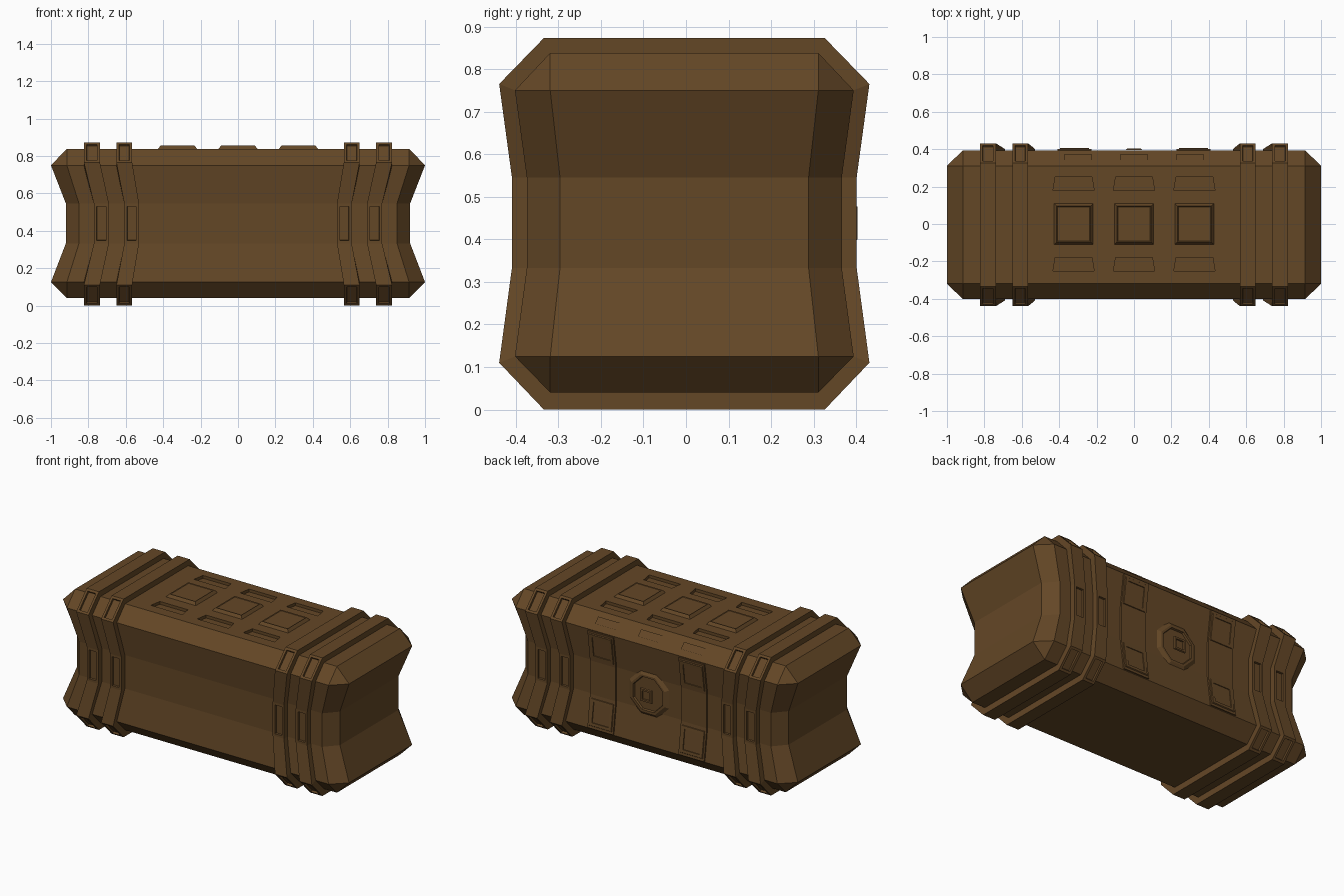
import bpy, bmesh, math
from mathutils import Vector, Matrix

if "Cube" in bpy.data.objects:
    bpy.data.objects.remove(bpy.data.objects["Cube"])

YO = -0.004  # small y shift: the back carries the fittings
brown = bpy.data.materials.new("dark brown")
brown.diffuse_color = (0.127, 0.063, 0.0194, 1)
brown.use_nodes = True
brown.node_tree.nodes["Principled BSDF"].inputs["Base Color"].default_value = brown.diffuse_color


def finish(bm, name, fix=True):
    if fix:
        bmesh.ops.recalc_face_normals(bm, faces=bm.faces)
    me = bpy.data.meshes.new(name)
    bm.to_mesh(me)
    bm.free()
    ob = bpy.data.objects.new(name, me)
    me.materials.append(brown)
    bpy.context.collection.objects.link(ob)
    return ob


def plate(name, origin, n, outline, steps):
    """Outline laid on a plane (u = x axis), then stepped by (inset, rise)."""
    n = Vector(n).normalized()
    u = Vector((1, 0, 0))
    v = n.cross(u)
    bm = bmesh.new()
    o = Vector(origin)
    f = bm.faces.new([bm.verts.new(o + u * a + v * b) for a, b in outline])
    for t, d in steps:
        bmesh.ops.inset_individual(bm, faces=[f], thickness=t, depth=d)
    return finish(bm, name, False)


def rect(w, h):
    return [(-w / 2, -h / 2), (w / 2, -h / 2), (w / 2, h / 2), (-w / 2, h / 2)]


def ngon(n, r):
    return [(r * math.cos((i + .5) * math.tau / n), r * math.sin((i + .5) * math.tau / n))
            for i in range(n)]


# Waisted body: rings of (z, end x, end half y, side x, side half y)
rings = [(0.04, .915, .315, .915, .315), (0.125, 1, .315, .915, .398),
         (0.333, .92, .292, .85, .37), (0.545, .92, .292, .85, .37),
         (0.75, 1, .315, .915, .398), (0.838, .915, .315, .915, .315)]
bm = bmesh.new()
loops = []
for z, ex, ey, sx, sy in rings:
    pts = [(ex, -ey), (ex, ey), (sx, sy), (-sx, sy), (-ex, ey), (-ex, -ey), (-sx, -sy), (sx, -sy)]
    loops.append([bm.verts.new((x, y + YO, z)) for x, y in pts])
for a, b in zip(loops, loops[1:]):
    for i in range(8):
        j = (i + 1) % 8
        bm.faces.new((a[i], a[j], b[j], b[i]))
bm.faces.new(loops[0][::-1])
bm.faces.new(loops[-1])
bmesh.ops.remove_doubles(bm, verts=bm.verts, dist=1e-5)
body = finish(bm, "case_body")

# Slots in the lid, cut in two rows of three
bm = bmesh.new()
for x in (-.323, 0, .323):
    for y in (-.215, .215):
        lo, hi = [[bm.verts.new((x + a, y + b, z)) for a, b in
                   ((-.11, -.036), (.11, -.036), (.098, .036), (-.098, .036))] for z in (.82, .9)]
        bm.faces.new(lo[::-1])
        bm.faces.new(hi)
        for i in range(4):
            j = (i + 1) % 4
            bm.faces.new((lo[i], lo[j], hi[j], hi[i]))
cutter = finish(bm, "slot_cutter")
cutter.hide_render = True
cutter.hide_viewport = True
cutter.display_type = 'WIRE'
mod = body.modifiers.new("slots", 'BOOLEAN')
mod.operation = 'DIFFERENCE'
mod.object = cutter
mod.solver = 'EXACT'

# Raised straps round the body, following its waist
outer = [(.33, .873), (.435, .765), (.405, .545), (.405, .333), (.435, .11), (.33, 0)]
inner = [(.305, .82), (.385, .745), (.355, .545), (.355, .333), (.385, .13), (.305, .055)]


def strap(name, x0, x1):
    bm = bmesh.new()

    def loop(prof, x):
        full = prof + [(-y, z) for y, z in reversed(prof)]
        return [bm.verts.new((x * (.935 if .3 < z < .6 else 1), y + YO, z)) for y, z in full]
    L = [loop(inner, x0), loop(outer, x0), loop(outer, x1), loop(inner, x1)]
    tops = []
    for k in range(4):
        a, b = L[k], L[(k + 1) % 4]
        for i in range(12):
            j = (i + 1) % 12
            f = bm.faces.new((a[i], a[j], b[j], b[i]))
            # recesses on chamfers and on the waist faces
            if k == 1 and i in (0, 2, 4, 6, 8, 10):
                tops.append(f)
    bmesh.ops.recalc_face_normals(bm, faces=bm.faces)
    bmesh.ops.inset_individual(bm, faces=tops, thickness=.021, depth=0)
    bmesh.ops.inset_individual(bm, faces=tops, thickness=.002, depth=-.012)
    finish(bm, name, False)


for s, side in ((-1, "left"), (1, "right")):
    strap("outer_strap_" + side, s * .738, s * .824)
    strap("inner_strap_" + side, s * .566, s * .65)

# Raised square pads on the lid
for i, x in enumerate((-.323, 0, .323)):
    plate(f"lid_pad_{i}", (x, 0, .83), (0, 0, 1), rect(.22, .23),
          [(.0001, .01), (.028, .026), (.006, -.004)])

# Back fittings: strips with an upper and lower latch on each
for s, side in ((-1, "left"), (1, "right")):
    prof = [(.35, .745), (.402, .745), (.376, .545), (.376, .333), (.402, .13), (.35, .13)]
    bm = bmesh.new()
    a, b = [[bm.verts.new((s * .318 + d, y, z)) for y, z in prof] for d in (-.09, .09)]
    bm.faces.new(a)
    bm.faces.new(b[::-1])
    for i in range(6):
        j = (i + 1) % 6
        bm.faces.new((a[i], a[j], b[j], b[i]))
    finish(bm, "latch_strip_" + side)
    for z, t, lab in ((.648, -.14, "upper"), (.228, .14, "lower")):
        plate(f"{lab}_latch_{side}", (s * .318, .38, z), (0, 1, t), rect(.17, .178),
              [(.0001, .03), (.012, .014), (.025, 0), (.003, -.014)])

# Octagonal lock on the back
plate("lock_plate", (0, .355, .438), (0, 1, 0), ngon(8, .168),
      [(.0001, .035), (.042, .025), (.014, 0), (.004, -.012)])
plate("lock_button", (0, .395, .438), (0, 1, 0), rect(.085, .085),
      [(.0001, .01), (.006, .008), (.016, 0), (.003, -.008)])

# Handle bar on the back top chamfer
nrm = (0, .72, .69)
plate("handle_bar", (-.003, .345, .787), nrm, rect(.73, .05), [(.0001, .02), (.003, .003)])
for x in (-.3, 0, .3):
    plate("handle_grip", (x, .357, .80), nrm, rect(.15, .046), [(.0001, .01)])
